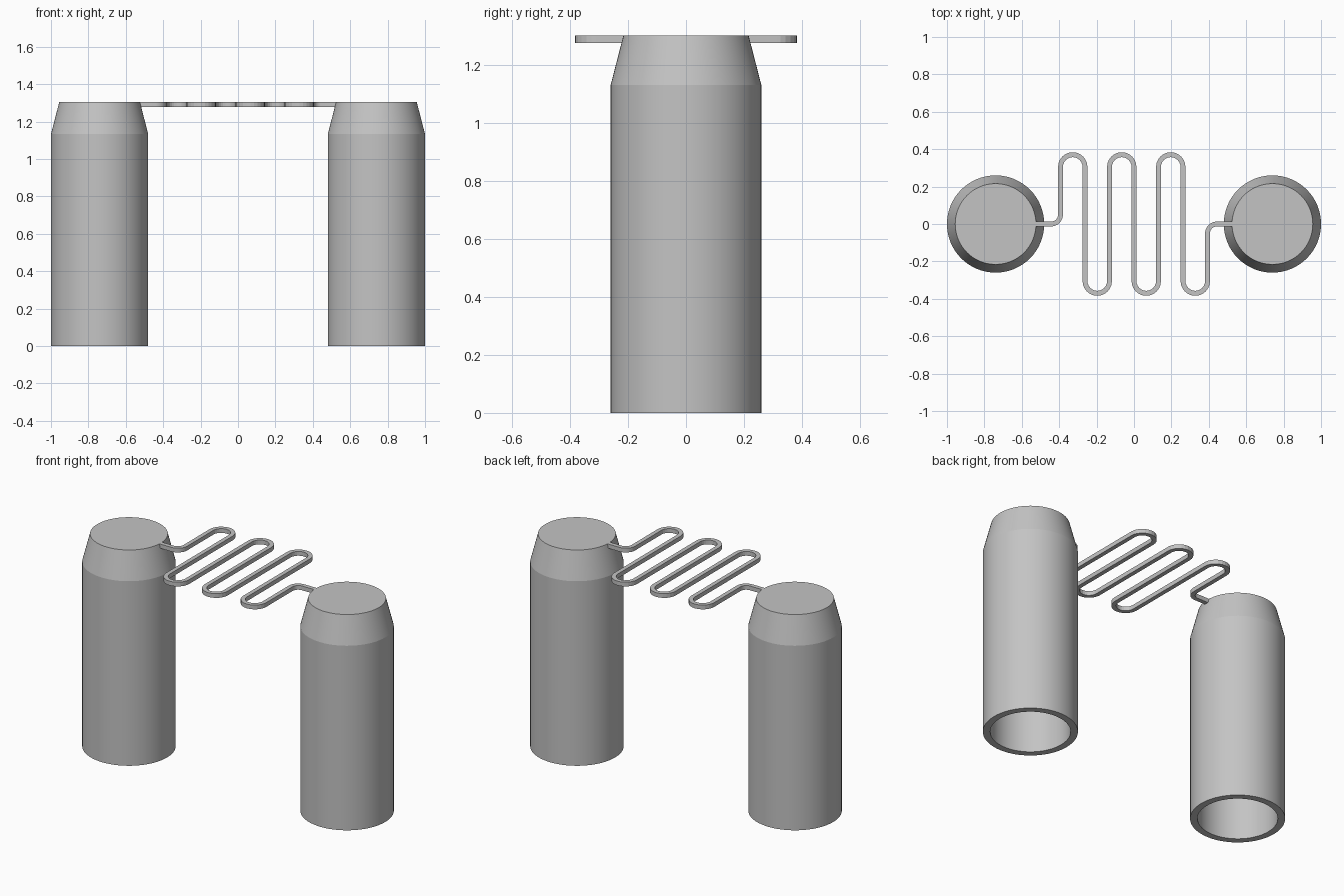
import bpy, bmesh, math
from mathutils import Vector

cube = bpy.data.objects.get("Cube")
if cube:
    bpy.data.objects.remove(cube, do_unlink=True)

TOP = 1.303        # overall height
TOWER_X = 0.74     # tower centre offset
WIRE = 0.026       # width and height of the square wire
PITCH = 0.131      # spacing of the wire runs
REACH = 0.305      # straight half length of a run
BEND = 0.05        # radius of the corners next to the towers

grey = bpy.data.materials.new("plain_grey")
grey.use_nodes = True
grey.diffuse_color = (0.55, 0.55, 0.55, 1)
grey.node_tree.nodes["Principled BSDF"].inputs["Base Color"].default_value = grey.diffuse_color


def finish(bm, name, location=(0, 0, 0)):
    bmesh.ops.recalc_face_normals(bm, faces=bm.faces)
    mesh = bpy.data.meshes.new(name)
    bm.to_mesh(mesh)
    bm.free()
    mesh.materials.append(grey)
    obj = bpy.data.objects.new(name, mesh)
    obj.location = location
    bpy.context.collection.objects.link(obj)
    bpy.ops.object.select_all(action='DESELECT')
    obj.select_set(True)
    bpy.context.view_layer.objects.active = obj
    bpy.ops.object.shade_smooth_by_angle(angle=math.radians(12))
    return obj


def tower(name, x):
    # Hollow tube, open below, with a tapered and capped top
    profile = [(0, TOP), (0.216, TOP), (0.26, 1.132), (0.26, 0),
               (0.22, 0), (0.22, 1.125), (0.18, 1.265), (0, 1.265)]
    bm = bmesh.new()
    verts = [bm.verts.new((r, 0, z)) for r, z in profile]
    edges = [bm.edges.new(pair) for pair in zip(verts, verts[1:])]
    bmesh.ops.spin(bm, geom=verts + edges, axis=(0, 0, 1), cent=(0, 0, 0),
                   angle=math.tau, steps=64)
    bmesh.ops.remove_doubles(bm, verts=bm.verts, dist=0.0001)
    finish(bm, name, (x, 0, 0))


def arc(cx, cy, radius, start, end, steps=12):
    angles = [math.radians(start + (end - start) * i / steps) for i in range(steps + 1)]
    return [Vector((cx + radius * math.cos(a), cy + radius * math.sin(a))) for a in angles]


def serpentine_path():
    # Half of the path, then the same half turned about the centre
    half = [Vector((-0.526, 0))]
    half += arc(-3 * PITCH - BEND, BEND, BEND, -90, 0)
    for i, side in enumerate((1, -1, 1)):
        half += arc((i - 2.5) * PITCH, side * REACH, PITCH / 2, 180, 180 - side * 180)
    return half + [-p for p in reversed(half)]


def wire(name):
    # Square section swept along the path with mitred joints
    path = serpentine_path()
    steps = [(b - a).normalized() for a, b in zip(path, path[1:])]
    bm = bmesh.new()
    rings = []
    for p, before, after in zip(path, steps[:1] + steps, steps + steps[-1:]):
        t = (before + after).normalized()
        side = Vector((-t.y, t.x)) * (WIRE / 2 / t.dot(after))
        corners = [(p + side, TOP), (p - side, TOP),
                   (p - side, TOP - WIRE), (p + side, TOP - WIRE)]
        rings.append([bm.verts.new((q.x, q.y, z)) for q, z in corners])
    for a, b in zip(rings, rings[1:]):
        for i in range(4):
            j = (i + 1) % 4
            bm.faces.new((a[i], a[j], b[j], b[i]))
    bm.faces.new(rings[0])
    bm.faces.new(rings[-1])
    finish(bm, name)


tower("right_tower", -TOWER_X)
tower("left_tower", TOWER_X)
wire("serpentine_wire")
